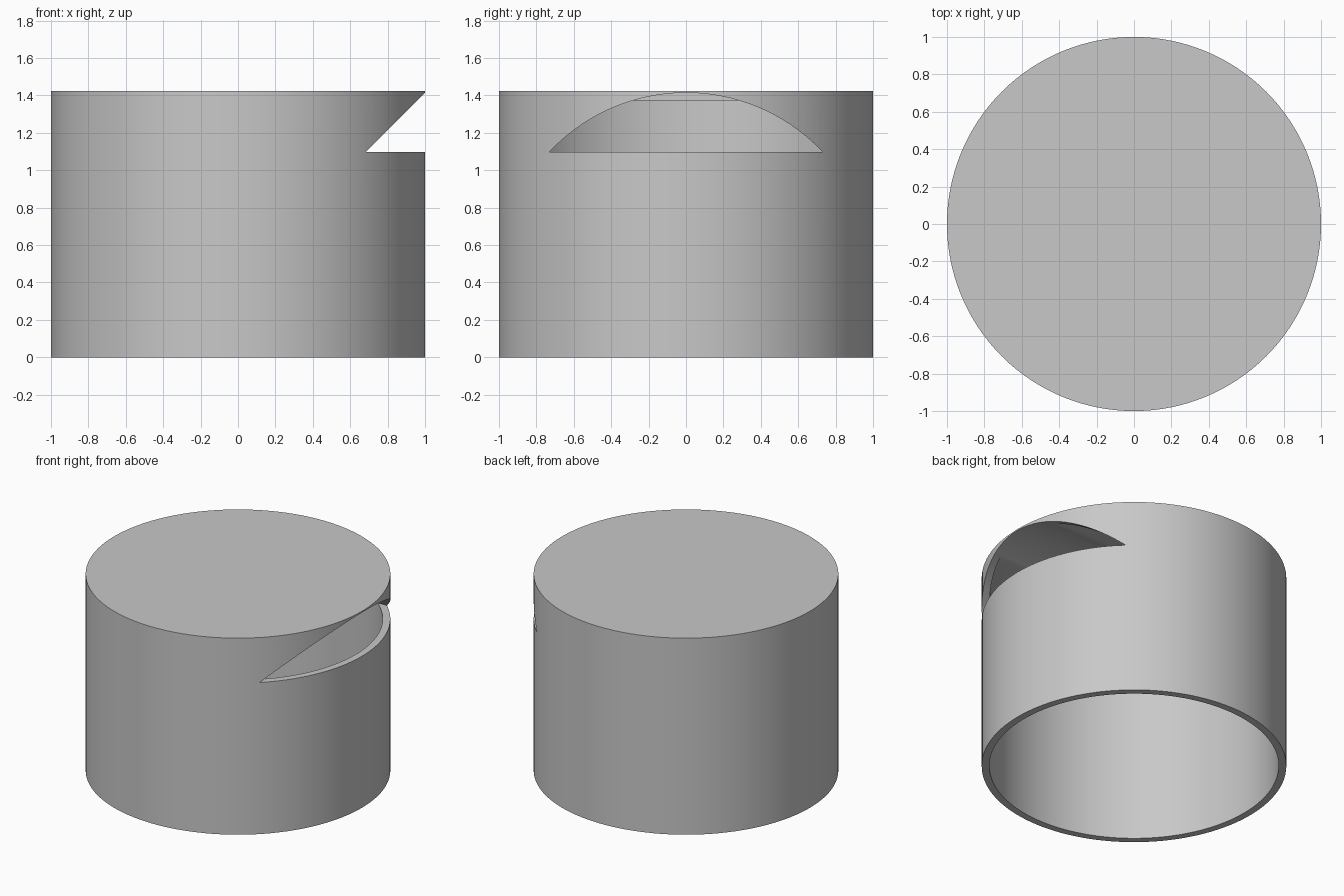
import bpy
import bmesh
from math import acos, cos, sin, pi

if "Cube" in bpy.data.objects:
    bpy.data.objects.remove(bpy.data.objects["Cube"], do_unlink=True)

RADIUS = 1.0
HEIGHT = 1.424
WALL = 0.05
SEGMENTS = 128
SILL_Z = 1.098       # flat lower edge of the side opening
ARC_CENTRE_Z = 0.414  # axis height of the round cut

grey = bpy.data.materials.new("plain grey")
grey.use_nodes = True
colour = (0.58, 0.58, 0.58, 1)
grey.diffuse_color = colour
grey.node_tree.nodes["Principled BSDF"].inputs["Base Color"].default_value = colour


def prism(name, outline, offset):
    """Solid made by sweeping a closed outline of points along an offset."""
    bm = bmesh.new()
    base = bm.faces.new([bm.verts.new(p) for p in outline])
    swept = bmesh.ops.extrude_face_region(bm, geom=[base], use_keep_orig=True)
    moved = [v for v in swept["geom"] if isinstance(v, bmesh.types.BMVert)]
    bmesh.ops.translate(bm, verts=moved, vec=offset)
    bmesh.ops.recalc_face_normals(bm, faces=bm.faces)
    mesh = bpy.data.meshes.new(name)
    bm.to_mesh(mesh)
    bm.free()
    mesh.materials.append(grey)
    obj = bpy.data.objects.new(name, mesh)
    bpy.context.collection.objects.link(obj)
    return obj


def circle(radius, z):
    angles = [2 * pi * i / SEGMENTS for i in range(SEGMENTS)]
    return [(radius * cos(a), radius * sin(a), z) for a in angles]


def cut(target, cutter):
    cutter.hide_render = True
    mod = target.modifiers.new("cut", "BOOLEAN")
    mod.operation = "DIFFERENCE"
    mod.solver = "EXACT"
    mod.object = cutter
    bpy.context.view_layer.objects.active = target
    bpy.ops.object.modifier_apply(modifier=mod.name)
    bpy.data.objects.remove(cutter, do_unlink=True)


# Closed-top cup, hollow and open underneath
shell = prism("hollow_cylinder", circle(RADIUS, 0), (0, 0, HEIGHT))
cavity = prism("cavity_cutter", circle(RADIUS - WALL, -0.1),
               (0, 0, HEIGHT - WALL + 0.1))
cut(shell, cavity)

# Arched side opening: a round cut running along x with a flat sill
half = acos((SILL_Z - ARC_CENTRE_Z) / RADIUS)
steps = 48
arc = [half * (2 * i / steps - 1) for i in range(steps + 1)]
arch = [(0, RADIUS * sin(a), ARC_CENTRE_Z + RADIUS * cos(a)) for a in arc]
cut(shell, prism("opening_cutter", arch, (1.2, 0, 0)))

# Smooth round walls, sharp rims
bpy.ops.object.select_all(action="DESELECT")
shell.select_set(True)
bpy.context.view_layer.objects.active = shell
bpy.ops.object.shade_smooth_by_angle(angle=pi / 6)
